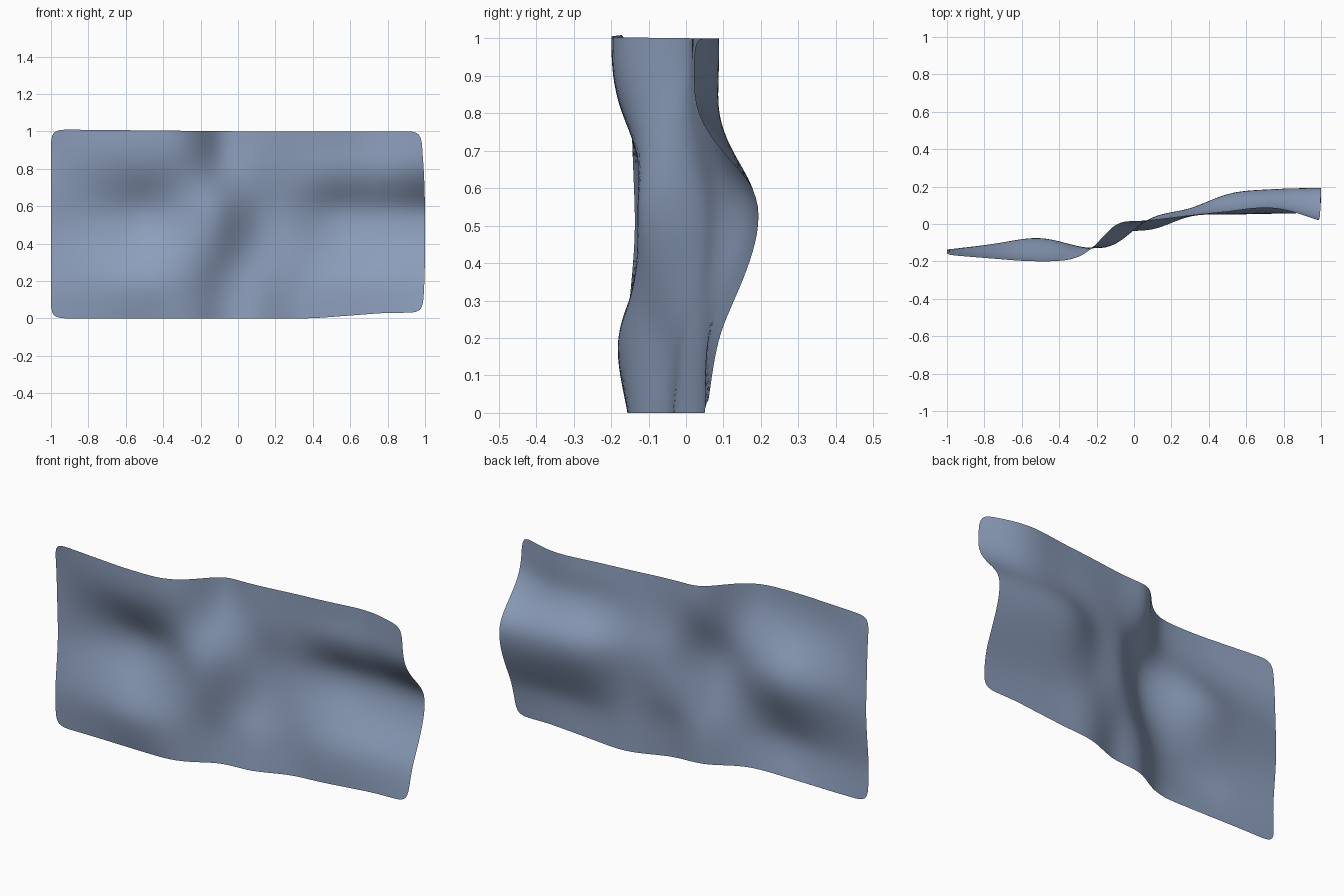
import bpy

if "Cube" in bpy.data.objects:
    bpy.data.objects.remove(bpy.data.objects["Cube"])

# Depth (y) of the cloth at a coarse net of control points: rows run up z, columns along x
XS = [-1, -.75, -.5, -.25, -.1, 0, .1, .3, .5, .75, 1]
ROWS = {
    0.00: [-.15, -.15, -.155, -.145, -.05, -.035, -.035, .045, .05, .055, .06],
    0.20: [-.16, -.17, -.19, -.15, -.05, -.02, -.01, .05, .055, .07, .09],
    0.35: [-.145, -.14, -.13, -.14, -.09, -.01, .035, .06, .11, .14, .155],
    0.50: [-.135, -.105, -.07, -.13, -.12, -.03, .045, .08, .165, .19, .198],
    0.62: [-.14, -.11, -.075, -.13, -.115, -.03, .04, .08, .16, .18, .18],
    0.75: [-.145, -.15, -.155, -.14, -.05, .0, .02, .055, .07, .09, .04],
    0.87: [-.15, -.18, -.195, -.165, .005, .015, .02, .05, .07, .09, .022],
    1.00: [-.165, -.185, -.2, -.165, .015, .015, .02, .045, .065, .09, .022],
}


def smooth_interp(keys, vals, t):
    """Cubic Hermite curve through the given keys."""
    n = len(keys)

    def slope(i):
        a, b = max(i - 1, 0), min(i + 1, n - 1)
        return (vals[b] - vals[a]) / (keys[b] - keys[a])

    i = max(k for k in range(n - 1) if k == 0 or keys[k] <= t)
    h = keys[i + 1] - keys[i]
    s = (t - keys[i]) / h
    return ((2 * s**3 - 3 * s**2 + 1) * vals[i] + (s**3 - 2 * s**2 + s) * h * slope(i)
            + (3 * s**2 - 2 * s**3) * vals[i + 1] + (s**3 - s**2) * h * slope(i + 1))


# Cloth cage: 20 x 10 quads, later rounded by subdivision
NX, NZ = 20, 10
zs = list(ROWS)
verts = []
for j in range(NZ + 1):
    z = j / NZ
    for i in range(NX + 1):
        x = -1 + 2 * i / NX
        y = smooth_interp(zs, [smooth_interp(XS, r, x) for r in ROWS.values()], z)
        # Slightly uneven outline: lifted lower right hem, lifted upper left, drawn-in right corners
        hem = .03 * min(1, max(0, (x - .4) / .4)) * (1 - z) ** 3
        lift = .01 * max(0, -x) * z ** 3
        pull = .02 * max(0, x) ** 4 * min(1, (2 * abs(z - .45)) ** 3)
        verts.append((x - pull, y, z + hem + lift))
W = NX + 1
faces = [(j * W + i, j * W + i + 1, (j + 1) * W + i + 1, (j + 1) * W + i)
         for j in range(NZ) for i in range(NX)]

mesh = bpy.data.meshes.new("cloth_sheet")
mesh.from_pydata(verts, [], faces)
mesh.update()
cloth = bpy.data.objects.new("cloth_sheet", mesh)
bpy.context.collection.objects.link(cloth)
mesh.polygons.foreach_set("use_smooth", [True] * len(mesh.polygons))

# Rounds the corners and the folds
sub = cloth.modifiers.new("smooth_folds", 'SUBSURF')
sub.levels = sub.render_levels = 2

mat = bpy.data.materials.new("blue_grey_cloth")
mat.diffuse_color = (.27, .35, .51, 1)
mat.use_nodes = True
mat.node_tree.nodes["Principled BSDF"].inputs["Base Color"].default_value = mat.diffuse_color
mesh.materials.append(mat)
